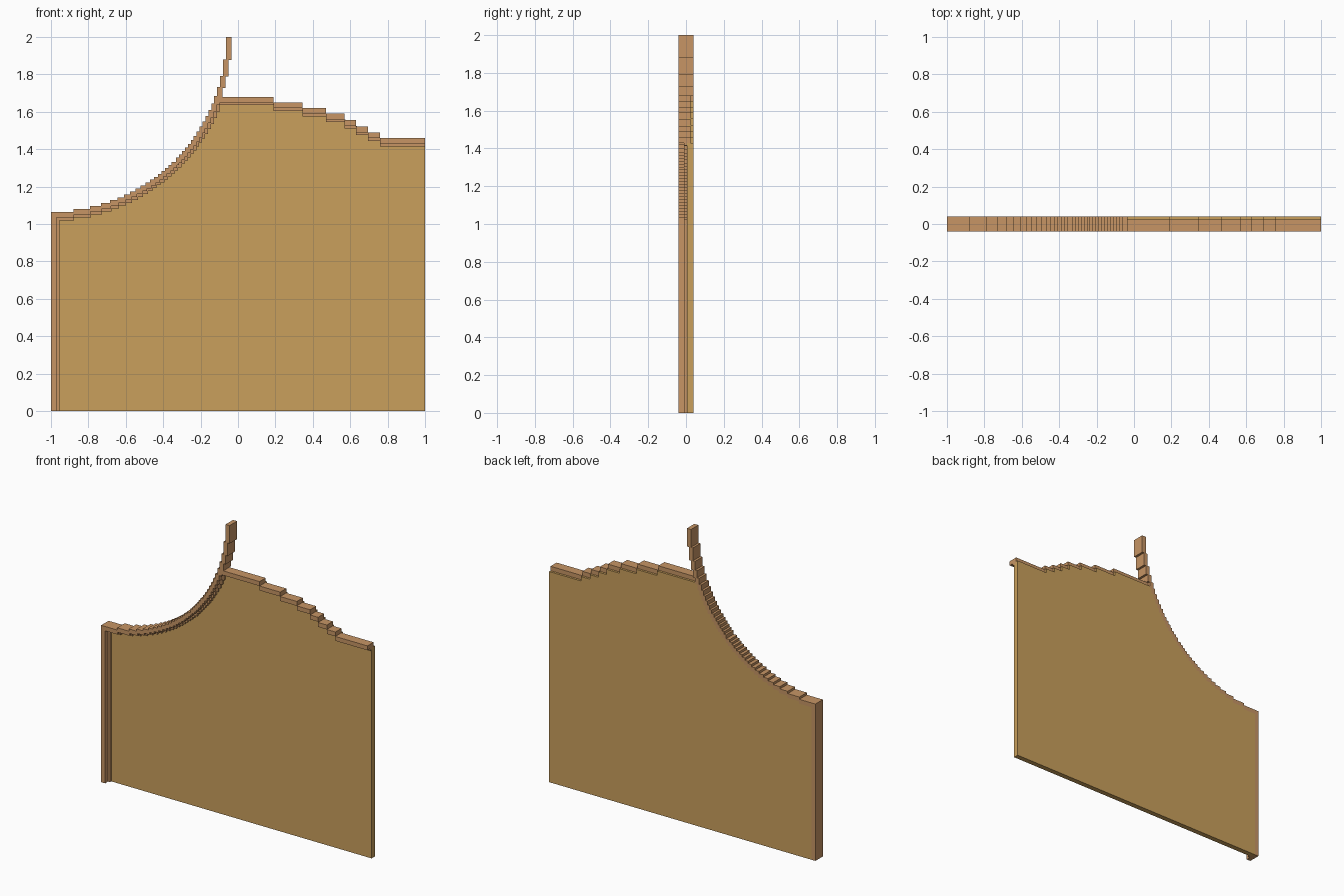
import bpy, bmesh, math

if "Cube" in bpy.data.objects:
    bpy.data.objects.remove(bpy.data.objects["Cube"])

R, STEP = 0.935, 0.0156          # radius of the sweeping curve, stair size
# right-hand stairs: (end x, top z)
STAIRS = [(0.19, 1.68), (0.345, 1.65), (0.47, 1.62), (0.57, 1.59),
          (0.63, 1.555), (0.695, 1.52), (0.76, 1.49), (1.0, 1.46)]


def material(name, rgb):
    m = bpy.data.materials.new(name)
    m.diffuse_color = (*rgb, 1)
    m.use_nodes = True
    m.node_tree.nodes["Principled BSDF"].inputs["Base Color"].default_value = m.diffuse_color
    return m


panel_mat = material("golden panel", (0.59, 0.35, 0.107))
trim_mat = material("brown trim", (0.57, 0.30, 0.13))


def arc(d):
    """Stepped quarter circle about (-1, 2), from lower left up to z = 2."""
    r = R + d
    n = int(r * (1 - math.sqrt(0.5)) / STEP)
    half, u = [], 0.0
    for k in range(n + 1):
        v = r - k * STEP
        half.append((u, v))
        u = min(math.sqrt(r * r - (r - (k + 0.5) * STEP) ** 2), v)
        half.append((u, v))
    corner = half[-1][1]
    pts = half[:-1] + [(half[-1][0], corner), (corner, corner)]
    pts += [(v, u) for u, v in reversed(half)]
    out = [(-1 + u, 2 - v) for u, v in pts]
    # start at the inset left edge
    out = [p for p in out if p[0] > -1 + d]
    return [(-1 + d, 2 - r)] + out


def top(d, start):
    """Descending stairs on the right, lowered by d."""
    pts, x = [], start
    for end, z in STAIRS:
        pts += [(x, z - d), (end, z - d)]
        x = end
    return pts


def profile(d):
    """Open outline inset by d: up the left side, along curve and stairs."""
    cap = STAIRS[0][1] - d
    a = [p for p in arc(d) if p[1] < cap - 0.001]
    return [(-1 + d, 0)] + a + top(d, a[-1][0])


def slab(name, pts, y0, y1, mat):
    """Extrude an x-z outline from y0 to y1."""
    clean = []
    for p in pts:
        if not clean or math.dist(p, clean[-1]) > 1e-5:
            clean.append(p)
    bm = bmesh.new()
    f = bm.faces.new([bm.verts.new((x, y0, z)) for x, z in clean])
    g = bmesh.ops.extrude_face_region(bm, geom=[f])
    for v in g["geom"]:
        if isinstance(v, bmesh.types.BMVert):
            v.co.y = y1
    bmesh.ops.recalc_face_normals(bm, faces=bm.faces)
    me = bpy.data.meshes.new(name)
    bm.to_mesh(me)
    bm.free()
    me.materials.append(mat)
    ob = bpy.data.objects.new(name, me)
    bpy.context.collection.objects.link(ob)
    return ob


# main board, flush with the back
slab("panel", profile(0.03) + [(1, 0)], 0.005, 0.04, panel_mat)
# left post, curve and spire as one band
slab("post_and_curve_trim",
     [(-1, 0)] + arc(0) + arc(0.03)[::-1] + [(-0.97, 0)], -0.04, 0.04, trim_mat)
# stepped cap along the top right
slab("top_trim", top(0, -0.11) + top(0.03, -0.11)[::-1], -0.04, 0.025, trim_mat)
# thin second moulding inside the frame
slab("inner_moulding", profile(0.03) + profile(0.045)[::-1], -0.01, 0.02, trim_mat)
